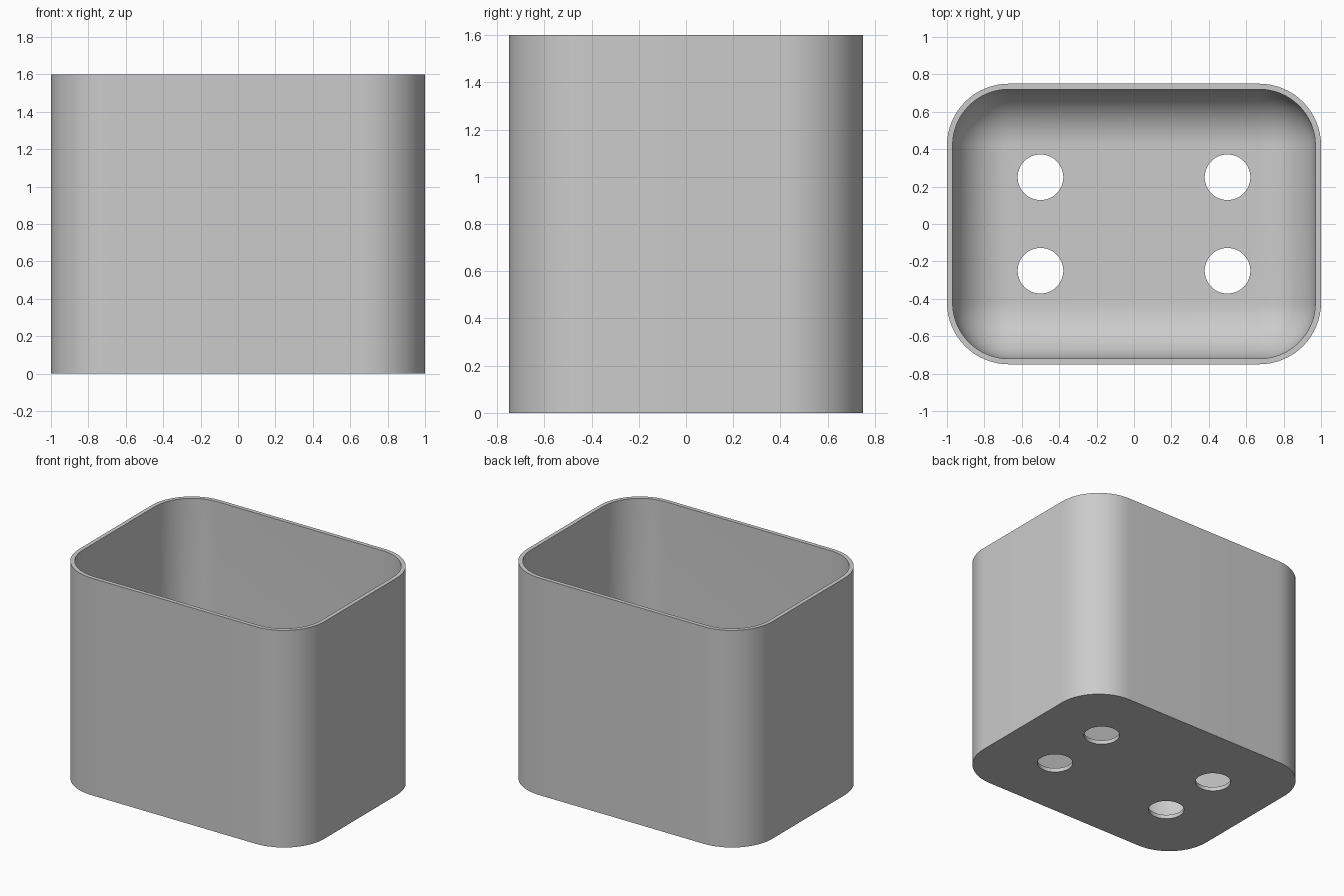
import bpy, bmesh
from math import sin, cos, pi, radians

# Remove the default cube
cube = bpy.data.objects.get("Cube")
if cube:
    bpy.data.objects.remove(cube, do_unlink=True)

HALF_X, HALF_Y, HEIGHT = 1.0, 0.75, 1.6
WALL, OUTER_R = 0.03, 0.33
INNER_R = OUTER_R - WALL
CORNER_STEPS, FILLET_STEPS = 16, 16
HOLE_R = 0.122

grey = bpy.data.materials.new("light_grey")
grey.use_nodes = True
colour = (0.6, 0.6, 0.6, 1)
grey.diffuse_color = colour
grey.node_tree.nodes["Principled BSDF"].inputs["Base Color"].default_value = colour


def ring(bm, inset, z):
    """Rounded rectangle, inset evenly from the outer wall."""
    r = OUTER_R - inset
    verts = []
    for i, (sx, sy) in enumerate([(1, 1), (-1, 1), (-1, -1), (1, -1)]):
        cx, cy = sx * (HALF_X - OUTER_R), sy * (HALF_Y - OUTER_R)
        for k in range(CORNER_STEPS + 1):
            a = (i + k / CORNER_STEPS) * pi / 2
            verts.append(bm.verts.new((cx + r * cos(a), cy + r * sin(a), z)))
    return verts


# Open container: outer wall, flat rim, inner wall, rounded floor edge
bm = bmesh.new()
rings = [ring(bm, 0, 0), ring(bm, 0, HEIGHT), ring(bm, WALL, HEIGHT)]
for k in range(FILLET_STEPS + 1):
    a = k / FILLET_STEPS * pi / 2
    rings.append(ring(bm, WALL + INNER_R * (1 - cos(a)), WALL + INNER_R * (1 - sin(a))))
for low, high in zip(rings, rings[1:]):
    for i in range(len(low)):
        j = (i + 1) % len(low)
        bm.faces.new((low[i], low[j], high[j], high[i]))
bm.faces.new(rings[0][::-1])
bm.faces.new(rings[-1])
bmesh.ops.remove_doubles(bm, verts=bm.verts, dist=0.0001)
bmesh.ops.recalc_face_normals(bm, faces=bm.faces)
mesh = bpy.data.meshes.new("container")
bm.to_mesh(mesh)
bm.free()
mesh.materials.append(grey)
container = bpy.data.objects.new("container", mesh)
bpy.context.collection.objects.link(container)
bpy.context.view_layer.objects.active = container

# Four drain holes through the floor
for sx in (-1, 1):
    for sy in (-1, 1):
        bpy.ops.mesh.primitive_cylinder_add(vertices=64, radius=HOLE_R, depth=0.4,
                                            location=(sx * 0.5, sy * 0.25, 0))
        cutter = bpy.context.object
        cutter.name = "drain_hole_cutter"
        cutter.hide_render = True
        cutter.data.materials.append(grey)
        bpy.context.view_layer.objects.active = container
        cut = container.modifiers.new("drain_hole", "BOOLEAN")
        cut.operation, cut.solver, cut.object = "DIFFERENCE", "EXACT", cutter
        bpy.ops.object.modifier_apply(modifier=cut.name)
        bpy.data.objects.remove(cutter, do_unlink=True)

# Smooth curves, crisp rim and hole edges
bpy.ops.object.select_all(action="DESELECT")
container.select_set(True)
bpy.context.view_layer.objects.active = container
bpy.ops.object.shade_smooth_by_angle(angle=radians(30))
